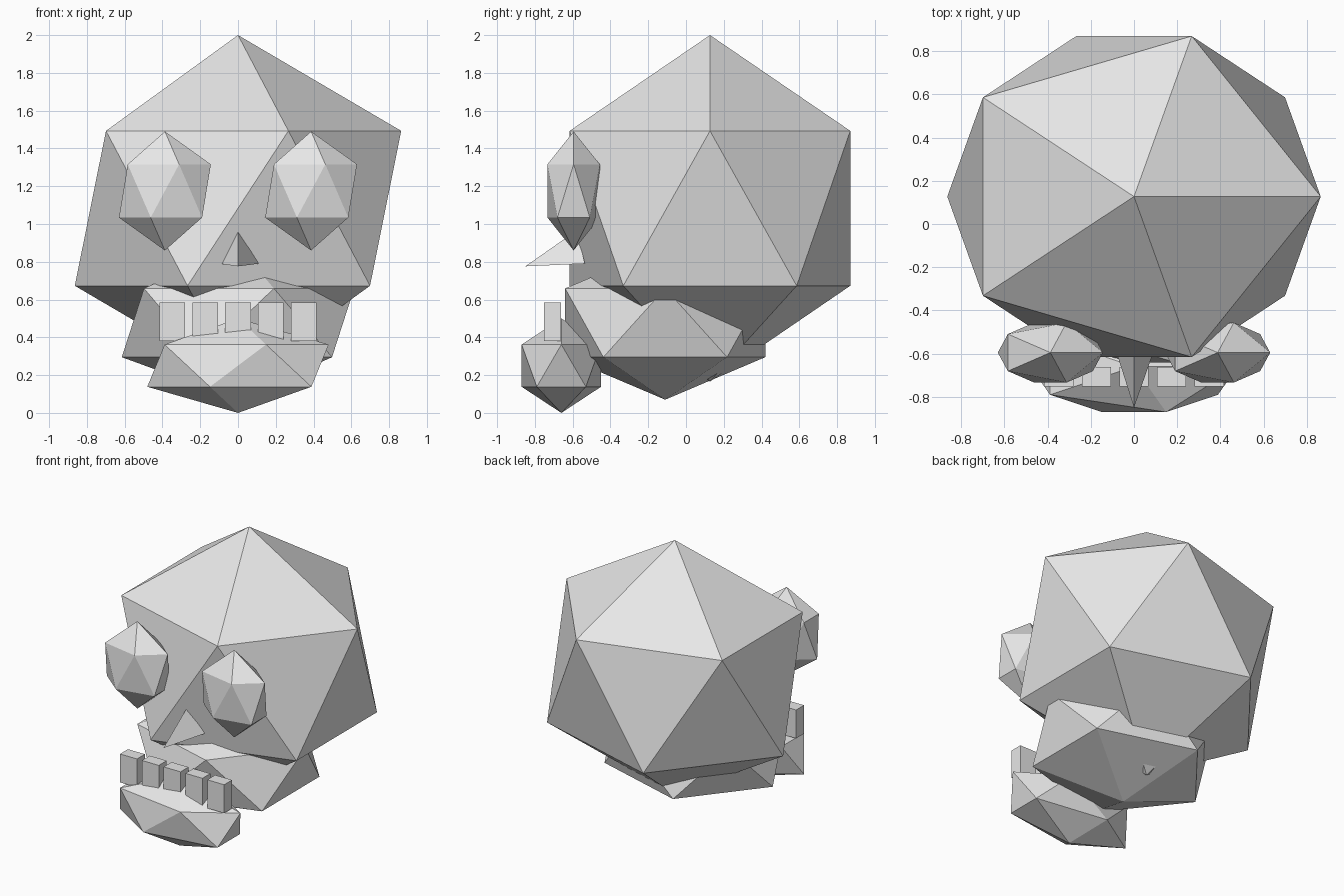
import bpy
import bmesh
from mathutils import Matrix, Vector

default = bpy.data.objects.get("Cube")
if default:
    bpy.data.objects.remove(default, do_unlink=True)

# One plain bone-grey material
GREY = (0.8, 0.8, 0.8, 1.0)
bone = bpy.data.materials.new("plain_grey")
bone.use_nodes = True
bone.diffuse_color = GREY
bone.node_tree.nodes["Principled BSDF"].inputs["Base Color"].default_value = GREY


def add_object(name, bm):
    """Turn a bmesh into a flat-shaded grey object."""
    bmesh.ops.recalc_face_normals(bm, faces=bm.faces)
    mesh = bpy.data.meshes.new(name)
    bm.to_mesh(mesh)
    bm.free()
    mesh.materials.append(bone)
    obj = bpy.data.objects.new(name, mesh)
    bpy.context.collection.objects.link(obj)
    return obj


def placed(center, size):
    return Matrix.Translation(center) @ Matrix.Diagonal((*size, 1.0))


def gem(name, center, radii):
    """Stretched twenty-sided ball."""
    bm = bmesh.new()
    bmesh.ops.create_icosphere(bm, subdivisions=1, radius=1.0,
                               matrix=placed(center, radii))
    return add_object(name, bm)


def box(name, center, size):
    bm = bmesh.new()
    bmesh.ops.create_cube(bm, size=1.0, matrix=placed(center, size))
    return add_object(name, bm)


# Skull, upper jaw and chin
gem("cranium", (0, 0.127, 1.083), (0.966, 0.873, 0.917))
gem("upper_jaw", (0, -0.11, 0.477), (0.688, 0.623, 0.407))
gem("chin", (0, -0.66, 0.25), (0.537, 0.247, 0.25))

# Eyes
for side, x in (("right", -0.387), ("left", 0.387)):
    gem(side + "_eye", (x, -0.595, 1.175), (0.272, 0.163, 0.315))

# Row of teeth
for i in range(5):
    box(f"tooth_{i + 1}", ((i - 2) * 0.174, -0.706, 0.482), (0.135, 0.09, 0.205))

# Nose: a three-sided pyramid pointing forward
bm = bmesh.new()
corners = [(0, -0.58, 0.965), (-0.1, -0.535, 0.79), (0.11, -0.535, 0.79), (0, -0.85, 0.776)]
verts = [bm.verts.new(Vector(c)) for c in corners]
for skip in range(4):
    bm.faces.new([v for i, v in enumerate(verts) if i != skip])
add_object("nose", bm)
